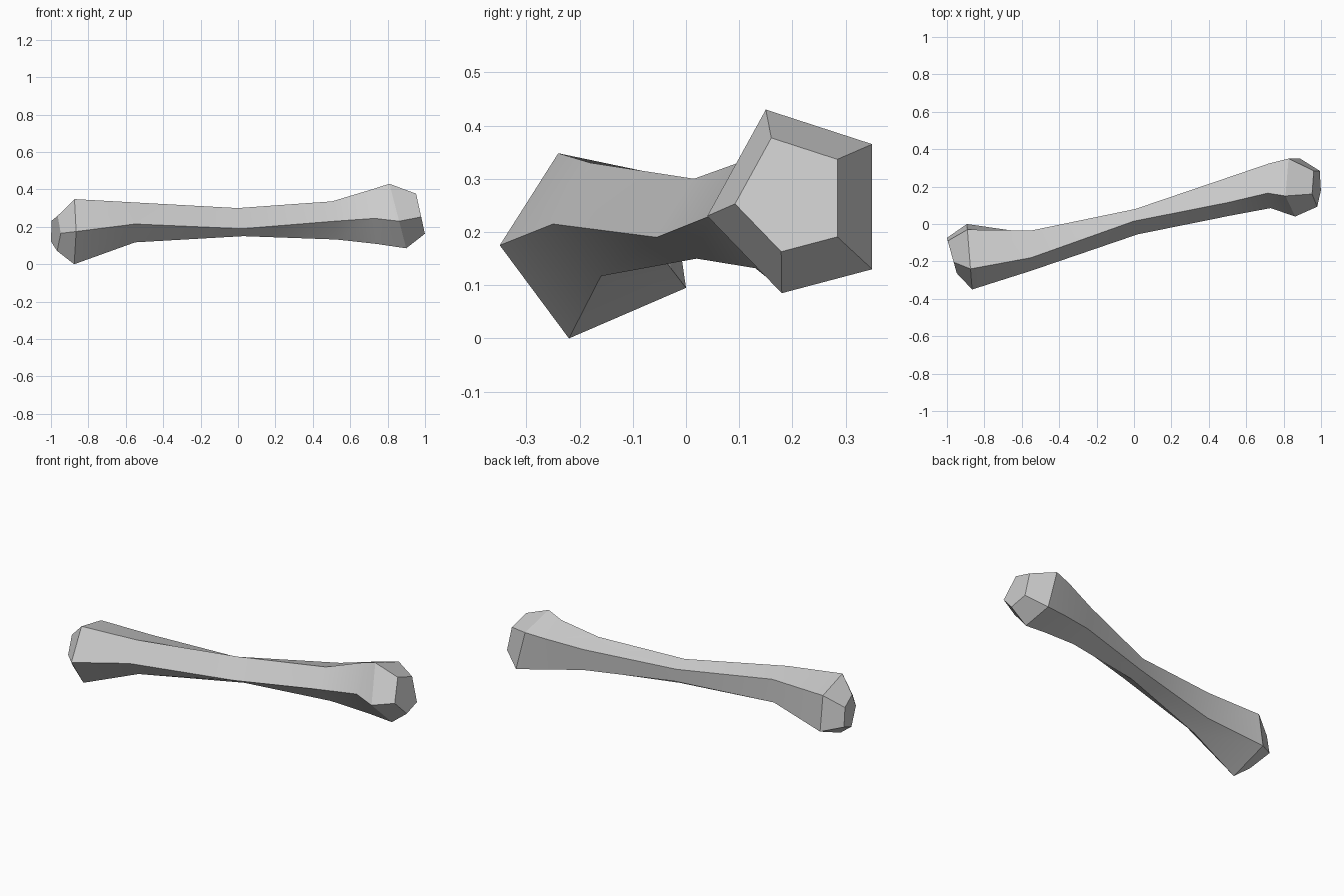
import bpy
import bmesh
import math
from mathutils import Vector

SIDES = 5

old = bpy.data.objects.get("Cube")
if old:
    bpy.data.objects.remove(old, do_unlink=True)

# One grey bone material
grey = bpy.data.materials.new("bone_grey")
grey.use_nodes = True
colour = (0.6, 0.6, 0.6, 1.0)
grey.diffuse_color = colour
grey.node_tree.nodes["Principled BSDF"].inputs["Base Color"].default_value = colour


def middle(points):
    return sum(points, Vector()) / len(points)


def section(x, profile, lean_y=0.0, lean_z=0.0):
    """Five-sided cross-section at x, tilted along y and z."""
    flat = [Vector((x, y, z)) for y, z in profile]
    centre = middle(flat)
    for p in flat:
        p.x += lean_y * (p.y - centre.y) + lean_z * (p.z - centre.z)
    return flat


def end_cap(ring, x, y, z, scale, lean_y=0.0, lean_z=0.0):
    """Smaller copy of a knuckle ring that closes the end of the bone."""
    centre = middle(ring)
    profile = [(y + (p.y - centre.y) * scale, z + (p.z - centre.z) * scale) for p in ring]
    return section(x, profile, lean_y, lean_z)


# Knuckles: the widest ring at each end
right_knuckle = section(
    -0.88, [(-0.24, 0.348), (-0.03, 0.30), (0.0, 0.095), (-0.22, 0.0), (-0.35, 0.175)], lean_y=-0.08)
left_knuckle = section(
    0.857, [(0.15, 0.43), (0.35, 0.365), (0.35, 0.13), (0.18, 0.085), (0.04, 0.23)], lean_z=-0.26)

# Shaft rings, narrowest in the middle
right_neck = section(
    -0.55, [(-0.18, 0.33), (-0.035, 0.305), (-0.05, 0.16), (-0.16, 0.117), (-0.25, 0.215)])
waist = section(
    0.015, [(0.015, 0.30), (0.08, 0.26), (0.08, 0.185), (0.02, 0.15), (-0.055, 0.19)], lean_z=-0.2)
left_neck = section(
    0.515, [(0.115, 0.336), (0.25, 0.31), (0.24, 0.18), (0.13, 0.132), (0.045, 0.23)], lean_z=-0.12)
left_collar = section(
    0.73, [(0.165, 0.40), (0.323, 0.348), (0.31, 0.15), (0.16, 0.108), (0.085, 0.245)], lean_z=-0.1)

rings = [
    end_cap(right_knuckle, -0.975, -0.165, 0.17, 0.54, lean_y=-0.28),
    right_knuckle,
    right_neck,
    waist,
    left_neck,
    left_collar,
    left_knuckle,
    end_cap(left_knuckle, 0.977, 0.2, 0.264, 0.62, lean_z=-0.22),
]

# Skin the rings and close both ends
bm = bmesh.new()
loops = [[bm.verts.new(p) for p in ring] for ring in rings]
for a, b in zip(loops, loops[1:]):
    for i in range(SIDES):
        j = (i + 1) % SIDES
        bm.faces.new((a[i], a[j], b[j], b[i]))
bm.faces.new(loops[0])
bm.faces.new(loops[-1])
bmesh.ops.recalc_face_normals(bm, faces=bm.faces)

mesh = bpy.data.meshes.new("bone")
bm.to_mesh(mesh)
bm.free()
mesh.materials.append(grey)
bone = bpy.data.objects.new("bone", mesh)
bpy.context.collection.objects.link(bone)

# Soft along the shaft, crisp at the ridges
bpy.context.view_layer.objects.active = bone
bone.select_set(True)
bpy.ops.object.shade_smooth_by_angle(angle=math.radians(30))
